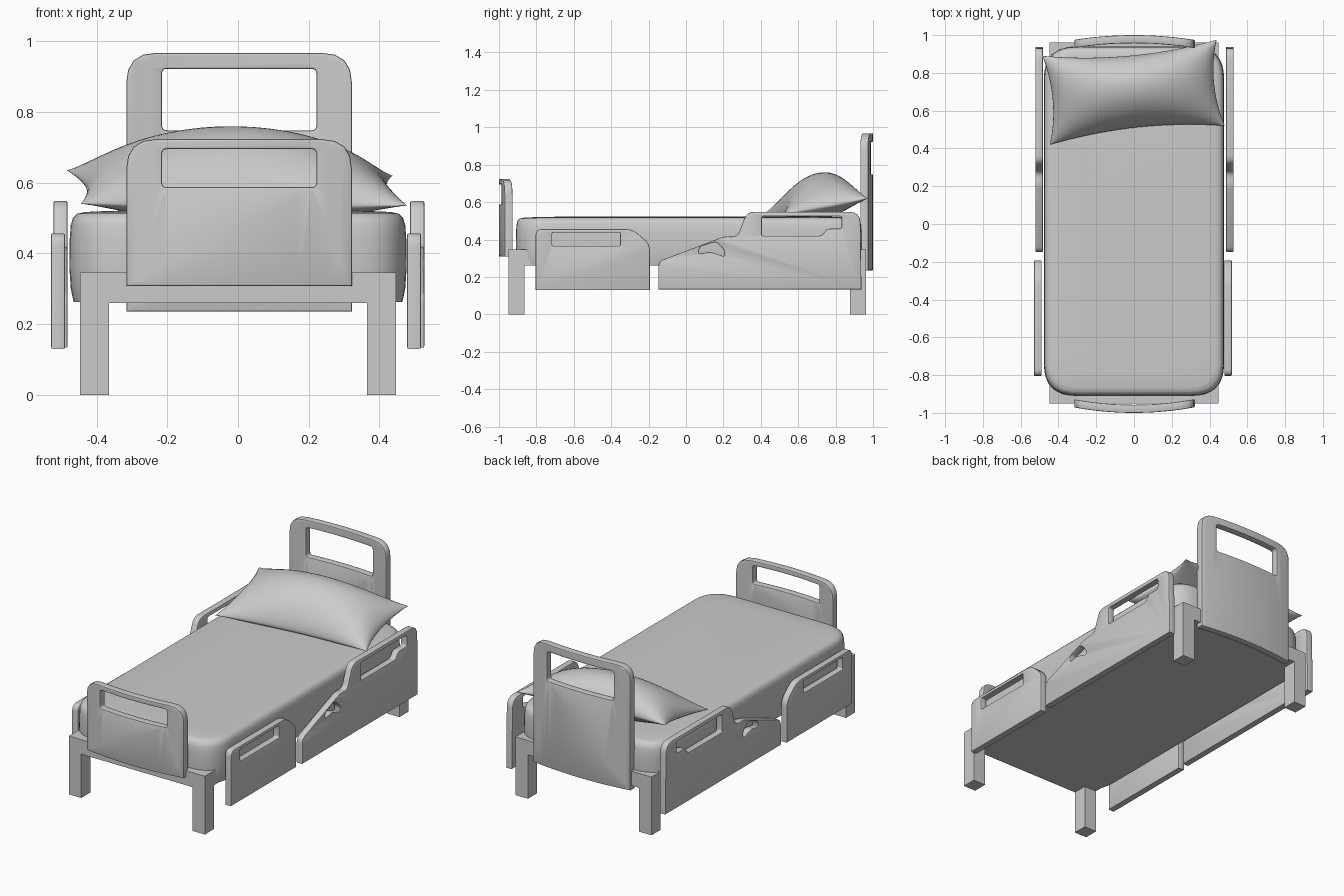
import bpy, bmesh, math
from mathutils import Vector

if "Cube" in bpy.data.objects:
    bpy.data.objects.remove(bpy.data.objects["Cube"])


def finish(name, bm, angle=35):
    bmesh.ops.recalc_face_normals(bm, faces=bm.faces[:])
    me = bpy.data.meshes.new(name)
    bm.to_mesh(me)
    bm.free()
    ob = bpy.data.objects.new(name, me)
    bpy.context.collection.objects.link(ob)
    bpy.ops.object.select_all(action='DESELECT')
    ob.select_set(True)
    bpy.context.view_layer.objects.active = ob
    bpy.ops.object.shade_smooth_by_angle(angle=math.radians(angle))
    return ob


def rounded(points, seg=4):
    """Round each (a, b, radius) corner of a closed outline."""
    out, n = [], len(points)
    for i, (a, b, r) in enumerate(points):
        p = Vector((a, b))
        if r == 0:
            out.append(p)
            continue
        s = p + (Vector(points[i - 1][:2]) - p).normalized() * r
        e = p + (Vector(points[(i + 1) % n][:2]) - p).normalized() * r
        for k in range(seg + 1):
            t = k / seg
            out.append(s * (1 - t) ** 2 + p * 2 * t * (1 - t) + e * t * t)
    return out


def rect(a0, a1, b0, b1, r_low, r_top):
    return [(a0, b0, r_low), (a1, b0, r_low), (a1, b1, r_top), (a0, b1, r_top)]


def panel(name, outlines, thick, place, slices=()):
    """Flat bevelled panel with holes; place() maps (a, b, depth) to 3D."""
    cu = bpy.data.curves.new(name, 'CURVE')
    cu.dimensions, cu.fill_mode = '2D', 'BOTH'
    bev = 0.005
    cu.bevel_depth, cu.offset, cu.bevel_resolution = bev, -bev, 1
    cu.extrude = thick / 2 - bev
    for outline in outlines:
        pts = rounded(outline)
        sp = cu.splines.new('POLY')
        sp.points.add(len(pts) - 1)
        for q, p in zip(sp.points, pts):
            q.co = (p.x, p.y, 0, 1)
        sp.use_cyclic_u = True
    tmp = bpy.data.objects.new(name + "_curve", cu)
    bpy.context.collection.objects.link(tmp)
    bpy.context.view_layer.update()
    dg = bpy.context.evaluated_depsgraph_get()
    me = bpy.data.meshes.new_from_object(tmp.evaluated_get(dg))
    bpy.data.objects.remove(tmp)
    bm = bmesh.new()
    bm.from_mesh(me)
    bmesh.ops.remove_doubles(bm, verts=bm.verts[:], dist=0.0002)
    for x in slices:
        bmesh.ops.bisect_plane(bm, geom=bm.verts[:] + bm.edges[:] + bm.faces[:],
                               plane_co=(x, 0, 0), plane_no=(1, 0, 0))
    for v in bm.verts:
        v.co = place(*v.co)
    return finish(name, bm)


def box(name, x0, x1, y0, y1, z0, z1):
    bm = bmesh.new()
    bmesh.ops.create_cube(bm, size=1)
    for v in bm.verts:
        v.co = ((x0 + x1) / 2 + v.co.x * (x1 - x0), (y0 + y1) / 2 + v.co.y * (y1 - y0),
                (z0 + z1) / 2 + v.co.z * (z1 - z0))
    return finish(name, bm)


# Frame and legs
box("bed_frame", -0.447, 0.447, -0.95, 0.962, 0.26, 0.346)
for side, x in (("left", -0.447), ("right", 0.365)):
    for end, y in (("front", -0.95), ("back", 0.876)):
        box(f"{end}_{side}_leg", x, x + 0.082, y, y + 0.086, 0, 0.26)

# Mattress: stacked rounded rings
bm = bmesh.new()
rings = []
for z, inset in ((0.262, 0.012), (0.30, 0.004), (0.36, 0), (0.44, 0.001), (0.48, 0.004),
                 (0.50, 0.010), (0.512, 0.022), (0.517, 0.045), (0.520, 0.11), (0.522, 0.22)):
    r = max(0.17 - inset * 0.5, 0.03)
    pts = rounded(rect(-0.477 + inset, 0.477 - inset, -0.91 + inset, 0.94 - inset, r, r), 8)
    rings.append([bm.verts.new((p.x, p.y, z)) for p in pts])
for lo, hi in zip(rings, rings[1:]):
    for i in range(len(lo)):
        j = (i + 1) % len(lo)
        bm.faces.new((lo[i], lo[j], hi[j], hi[i]))
bm.faces.new(rings[0])
bm.faces.new(rings[-1])
finish("mattress", bm, 60)

# Pillow: two puffed sheets between four corners
corners = [Vector(c) for c in ((-0.445, 0.42, 0.54), (0.48, 0.52, 0.535),
                               (-0.485, 0.89, 0.635), (0.437, 0.975, 0.62))]
bm = bmesh.new()
N = 28
for height in (0.172, -0.085):
    grid = []
    for i in range(N + 1):
        row = []
        for j in range(N + 1):
            u, v = -math.cos(math.pi * i / N), -math.cos(math.pi * j / N)
            s, t = (u + 1) / 2, (v + 1) / 2
            p = (corners[0] * (1 - s) + corners[1] * s) * (1 - t) \
                + (corners[2] * (1 - s) + corners[3] * s) * t
            p.x -= 0.035 * u * (1 - v * v)
            p.y -= 0.042 * v * (1 - u * u)
            p.z += height * ((1 - u * u) * (1 - v * v)) ** 0.6
            row.append(bm.verts.new(p))
        grid.append(row)
    for i in range(N):
        for j in range(N):
            bm.faces.new((grid[i][j], grid[i + 1][j], grid[i + 1][j + 1], grid[i][j + 1]))
bmesh.ops.remove_doubles(bm, verts=bm.verts[:], dist=0.0003)
finish("pillow", bm, 80)

# Bowed head and foot boards
cuts = [-0.29 + 0.0415 * k for k in range(15)]
for name, sign, y, z0, z1, h0, h1 in (("headboard", 1, 0.953, 0.235, 0.967, 0.748, 0.922),
                                      ("footboard", -1, 0.949, 0.308, 0.723, 0.587, 0.695)):
    panel(name, [rect(-0.316, 0.322, z0, z1, 0, 0.085), rect(-0.215, 0.222, h0, h1, 0.015, 0.015)],
          0.043, lambda a, b, c, sign=sign, y=y, bow=0.9785 - y: Vector(
              (a, sign * (y + bow * (1 - (a / 0.32) ** 2)) + c, b)), cuts)

# Side rails, copied to both sides
head_rail = [
    [(-0.148, 0.133, 0), (0.938, 0.133, 0), (0.932, 0.548, 0.06), (0.325, 0.548, 0.04),
     (0.275, 0.415, 0.03), (0.205, 0.417, 0.02), (-0.148, 0.283, 0.03)],
    [(0.405, 0.42, 0.01), (0.725, 0.42, 0.015), (0.755, 0.458, 0.015), (0.832, 0.458, 0.012),
     (0.832, 0.524, 0.012), (0.405, 0.524, 0.012)],
    [(0.065, 0.322, 0.015), (0.13, 0.335, 0.015), (0.208, 0.308, 0.015), (0.205, 0.345, 0.015),
     (0.16, 0.388, 0.015), (0.075, 0.362, 0.015)]]
foot_rail = [
    [(-0.804, 0.13, 0), (-0.193, 0.13, 0), (-0.193, 0.375, 0.035), (-0.285, 0.456, 0.04),
     (-0.804, 0.456, 0.035)],
    rect(-0.716, -0.352, 0.366, 0.437, 0.008, 0.008)]
for name, outlines, xs in (("head_rail", head_rail, (-0.502, 0.507)),
                           ("foot_rail", foot_rail, (-0.509, 0.498))):
    for side, x in zip(("left", "right"), xs):
        panel(f"{side}_{name}", outlines, 0.04, lambda a, b, c, x=x: Vector((x + c, a, b)))
